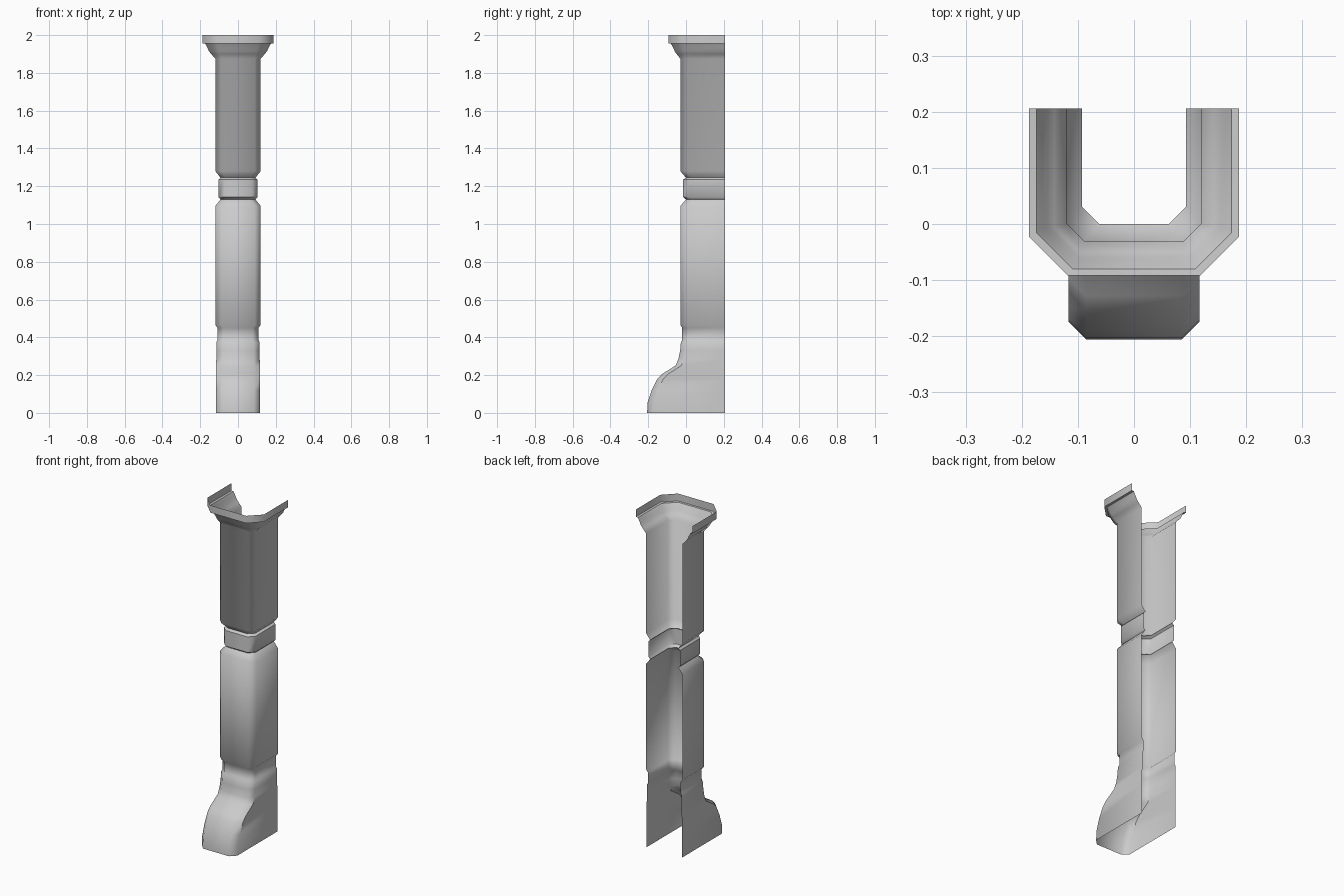
import bpy, bmesh

BACK = 0.206  # open rear edge of the U-shaped shell

# (height, half width, front y, corner chamfer) from foot to capital
LEVELS = [
    # scrolled foot
    (0.00, 0.117, -0.206, 0.032), (0.055, 0.117, -0.203, 0.032),
    (0.12, 0.117, -0.182, 0.032), (0.18, 0.117, -0.152, 0.032),
    (0.205, 0.117, -0.128, 0.032), (0.25, 0.116, -0.056, 0.031),
    (0.285, 0.115, -0.04, 0.03), (0.33, 0.114, -0.031, 0.03),
    (0.375, 0.114, -0.027, 0.03),
    # recessed neck
    (0.385, 0.108, -0.02, 0.03), (0.45, 0.108, -0.02, 0.03),
    # lower shaft
    (0.465, 0.12, -0.03, 0.031), (1.095, 0.12, -0.03, 0.031),
    # grooved band
    (1.13, 0.093, 0.0, 0.031), (1.142, 0.104, -0.015, 0.031),
    (1.235, 0.104, -0.015, 0.031), (1.245, 0.093, 0.0, 0.031),
    # upper shaft
    (1.28, 0.12, -0.03, 0.031), (1.875, 0.12, -0.03, 0.031),
    # flared capital
    (1.90, 0.142, -0.05, 0.045), (1.915, 0.154, -0.06, 0.055),
    (1.935, 0.163, -0.069, 0.06), (1.955, 0.174, -0.08, 0.065),
    (1.956, 0.187, -0.092, 0.069), (2.00, 0.187, -0.092, 0.069),
]


def section(z, w, f, c):
    half = [(w, BACK), (w, f + c), (w - c, f)]
    pts = [(-x, y) for x, y in half] + half[::-1]
    return [(x, y, z) for x, y in pts]


# Loft the open sections into a single thin shell
bm = bmesh.new()
rows = [[bm.verts.new(p) for p in section(*lv)] for lv in LEVELS]
for lo, hi in zip(rows, rows[1:]):
    for i in range(len(lo) - 1):
        bm.faces.new((lo[i], lo[i + 1], hi[i + 1], hi[i]))
mesh = bpy.data.meshes.new("pilaster")
bm.to_mesh(mesh)
bm.free()
pilaster = bpy.data.objects.new("pilaster", mesh)
bpy.context.collection.objects.link(pilaster)

# Soft corners, crisp mouldings
bpy.context.view_layer.objects.active = pilaster
pilaster.select_set(True)
bpy.ops.object.shade_smooth_by_angle(angle=0.82)
